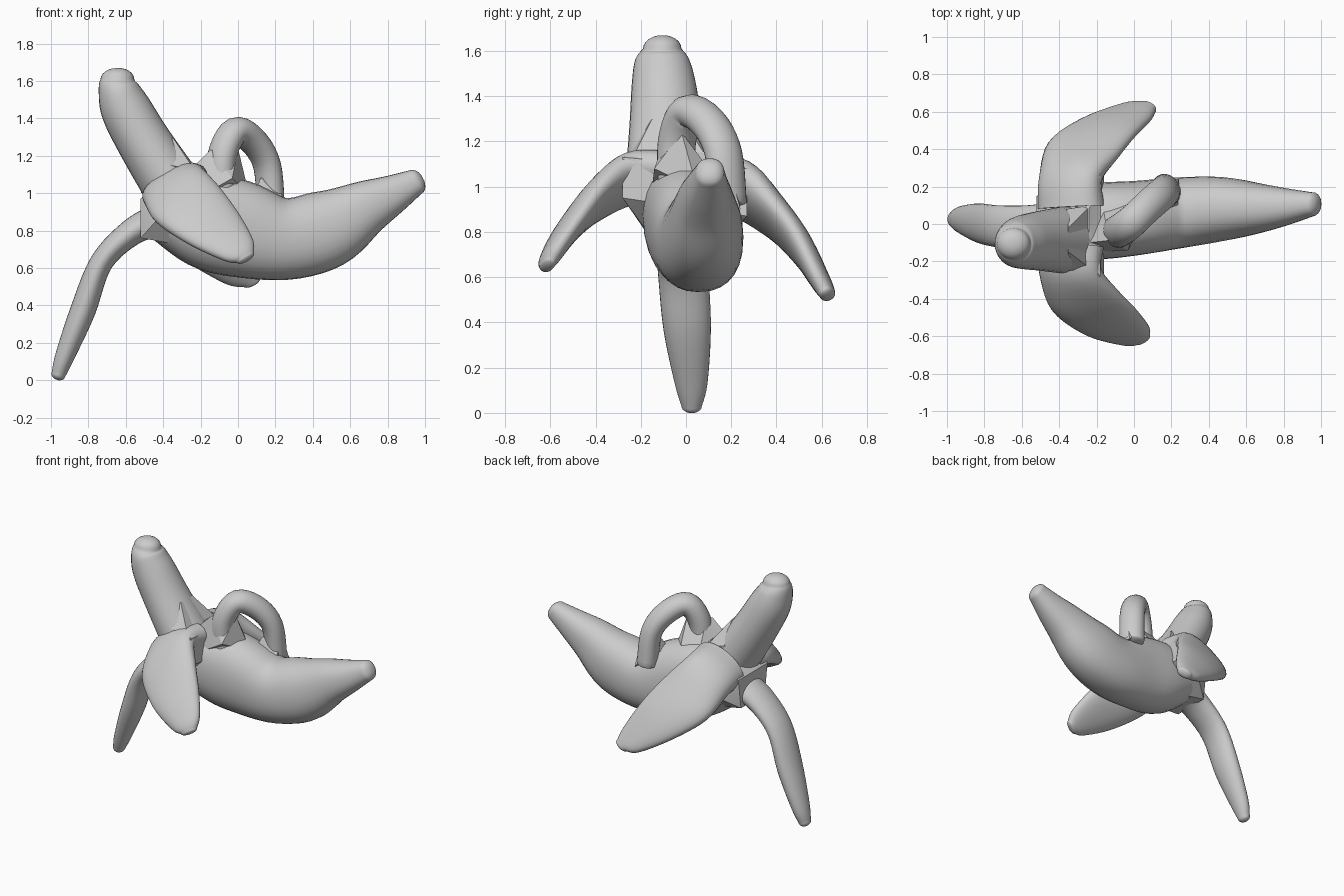
import bpy, bmesh, math
from mathutils import Vector


def finish(bm, name, angle):
    bmesh.ops.recalc_face_normals(bm, faces=bm.faces)
    me = bpy.data.meshes.new(name)
    bm.to_mesh(me)
    bm.free()
    ob = bpy.data.objects.new(name, me)
    bpy.context.collection.objects.link(ob)
    bpy.context.view_layer.objects.active = ob
    ob.select_set(True)
    bpy.ops.object.shade_smooth_by_angle(angle=math.radians(angle))
    ob.select_set(False)


def spline(p, i, t):
    a, b, c, d = (p[min(max(i + k, 0), len(p) - 1)] for k in (-1, 0, 1, 2))
    return 0.5 * (2 * b + (c - a) * t + (2 * a - 5 * b + 4 * c - d) * t * t
                  + (3 * b - a - 3 * c + d) * t ** 3)


def loft(name, sections, cap=0.02, power=1.0, steps=5, sides=28):
    """Each section: one edge point, the opposite edge point, half thickness."""
    A = [Vector(s[0]) for s in sections]
    B = [Vector(s[1]) for s in sections]
    T = [s[2] for s in sections]
    rows = []
    for i in range(len(A) - 1):
        for k in range(steps):
            t = k / steps
            rows.append((spline(A, i, t), spline(B, i, t), spline(T, i, t)))
    rows.append((A[-1], B[-1], T[-1]))
    mids = [(a + b) / 2 for a, b, _ in rows]
    frames = []
    for i, (a, b, t) in enumerate(rows):
        tan = (mids[min(i + 1, len(mids) - 1)] - mids[max(i - 1, 0)]).normalized()
        w = (a - b) / 2
        frames.append((mids[i], w, tan.cross(w).normalized() * t, tan))
    # rounded tip
    m, w, n, tan = frames[-1]
    for ang in (15, 30, 45, 60, 75):
        r = math.radians(ang)
        frames.append((m + tan * cap * math.sin(r), w * math.cos(r), n * math.cos(r), tan))
    bm = bmesh.new()
    rings = []
    for m, w, n, tan in frames:
        ring = []
        for j in range(sides):
            c, s = math.cos(math.tau * j / sides), math.sin(math.tau * j / sides)
            c, s = (math.copysign(abs(v) ** power, v) for v in (c, s))
            ring.append(bm.verts.new(m + w * c + n * s))
        rings.append(ring)
    for r, q in zip(rings, rings[1:]):
        for j in range(sides):
            k = (j + 1) % sides
            bm.faces.new((r[j], r[k], q[k], q[j]))
    bm.faces.new(rings[0])
    bm.faces.new(rings[-1])
    finish(bm, name, 50)


def hull(name, points):
    bm = bmesh.new()
    for p in points:
        bm.verts.new(p)
    bmesh.ops.convex_hull(bm, input=bm.verts)
    bmesh.ops.delete(bm, geom=[v for v in bm.verts if not v.link_faces], context='VERTS')
    finish(bm, name, 25)


def across_y(rows):
    """Rows of x, z, half thickness, y min, y max."""
    return [((x, lo, z), (x, hi, z), h) for x, z, h, lo, hi in rows]


# Tapering curved body
loft("body", across_y([
    (-0.42, 0.93, 0.17, -0.19, 0.19), (-0.20, 0.86, 0.25, -0.19, 0.22),
    (0.0, 0.81, 0.26, -0.17, 0.23), (0.25, 0.755, 0.22, -0.13, 0.25),
    (0.48, 0.81, 0.21, -0.09, 0.25), (0.68, 0.92, 0.15, -0.045, 0.215),
    (0.82, 0.99, 0.108, -0.005, 0.19), (0.95, 1.06, 0.07, 0.04, 0.17)]),
    cap=0.045, power=0.88)

# Upright fin
loft("upper_fin", across_y([
    (-0.34, 1.02, 0.16, -0.27, 0.10), (-0.50, 1.27, 0.145, -0.25, 0.07),
    (-0.60, 1.45, 0.135, -0.24, 0.045), (-0.64, 1.56, 0.108, -0.225, 0.015),
    (-0.645, 1.61, 0.09, -0.19, -0.02)]), cap=0.06)

# Lower leg
loft("lower_leg", across_y([
    (-0.42, 0.86, 0.09, -0.15, 0.12), (-0.57, 0.79, 0.072, -0.14, 0.10),
    (-0.73, 0.63, 0.062, -0.125, 0.10), (-0.83, 0.37, 0.068, -0.10, 0.11),
    (-0.925, 0.13, 0.052, -0.05, 0.095), (-0.96, 0.03, 0.038, -0.02, 0.07)]),
    cap=0.03)

# Side fins, given by their leading and trailing edges
loft("front_fin", [
    ((-0.17, -0.12, 1.12), (-0.50, -0.12, 0.95), 0.10),
    ((-0.18, -0.25, 1.12), (-0.50, -0.26, 0.945), 0.085),
    ((-0.09, -0.36, 1.02), (-0.44, -0.45, 0.85), 0.07),
    ((0.01, -0.46, 0.88), (-0.27, -0.58, 0.735), 0.055),
    ((0.08, -0.55, 0.75), (-0.08, -0.635, 0.645), 0.042),
    ((0.085, -0.59, 0.68), (-0.005, -0.635, 0.63), 0.03)], cap=0.02, power=0.9)
loft("back_fin", [
    ((-0.17, 0.10, 1.10), (-0.50, 0.08, 0.92), 0.12),
    ((-0.18, 0.25, 1.08), (-0.50, 0.23, 0.90), 0.10),
    ((-0.09, 0.36, 0.96), (-0.46, 0.42, 0.78), 0.075),
    ((0.0, 0.47, 0.82), (-0.29, 0.545, 0.645), 0.06),
    ((0.09, 0.56, 0.64), (-0.07, 0.63, 0.52), 0.045),
    ((0.115, 0.605, 0.55), (0.025, 0.64, 0.505), 0.035)], cap=0.025, power=0.9)

# Arched handle
arch = [(-0.09, -0.04, 1.0, 0.075), (-0.085, -0.04, 1.2, 0.075),
        (-0.015, 0.01, 1.33, 0.075), (0.08, 0.10, 1.28, 0.075),
        (0.155, 0.165, 1.15, 0.07), (0.175, 0.185, 0.93, 0.07)]
loft("arched_handle", [((x + 0.045, y - 0.075, z), (x - 0.045, y + 0.075, z), r)
                       for x, y, z, r in arch])

# Faceted hub joining the fins
hull("hub", [
    (-0.52, -0.15, 0.76), (-0.52, 0.12, 0.76), (-0.52, -0.18, 0.97), (-0.52, 0.15, 0.97),
    (-0.35, -0.28, 0.95), (-0.35, 0.25, 0.87), (-0.18, -0.28, 1.13), (-0.18, 0.27, 1.08),
    (-0.16, -0.28, 0.95), (-0.16, 0.27, 0.87), (-0.35, -0.12, 0.73), (-0.35, 0.12, 0.73),
    (-0.24, -0.2, 1.15), (-0.35, -0.25, 1.12), (-0.35, 0.2, 1.08), (-0.24, 0.08, 1.15)])

# Faceted webs at the fin and handle roots
hull("fin_web", [(-0.52, -0.1, 1.0), (-0.35, -0.15, 1.3), (-0.35, -0.02, 1.3),
                 (-0.23, -0.24, 1.12), (-0.23, 0.1, 1.12), (-0.45, 0.05, 1.0),
                 (-0.36, -0.25, 1.15), (-0.36, 0.08, 1.15)])
hull("handle_front_web", [(-0.24, -0.1, 1.14), (-0.15, -0.09, 1.23), (-0.15, 0.0, 1.2),
                          (-0.03, -0.14, 1.08), (-0.03, 0.1, 1.08), (0.0, -0.02, 1.24),
                          (-0.17, -0.15, 1.0), (-0.17, 0.12, 1.0), (0.06, 0.05, 0.99)])
hull("handle_back_web", [(0.08, 0.05, 0.97), (0.12, 0.1, 1.08), (0.22, 0.19, 1.08),
                         (0.24, 0.08, 0.95), (0.24, 0.24, 0.9), (0.12, 0.23, 1.05)])
